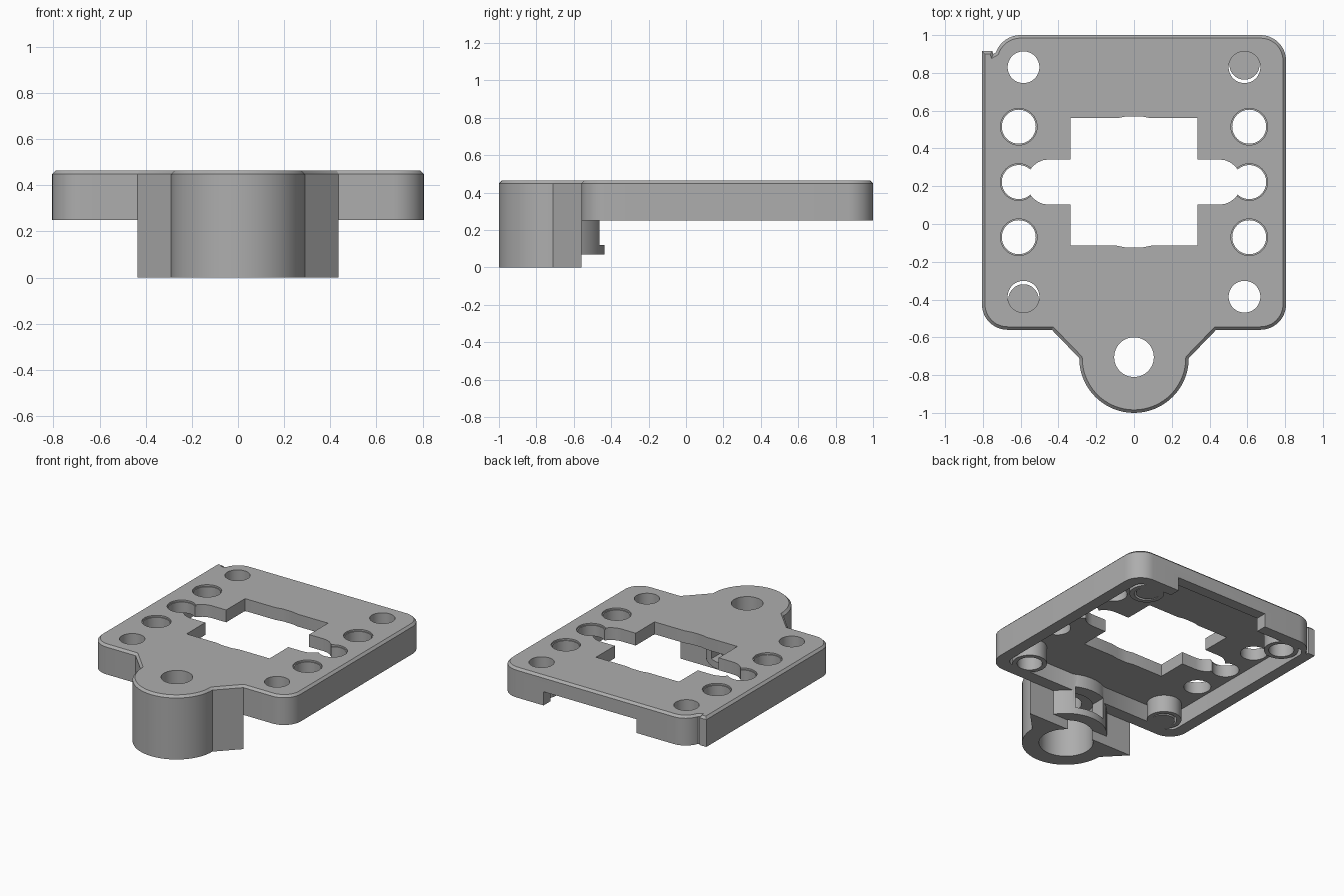
import bpy, bmesh
from math import cos, sin, radians

old = bpy.data.objects.get("Cube")
if old:
    bpy.data.objects.remove(old, do_unlink=True)

grey = bpy.data.materials.new("plain_grey")
grey.use_nodes = True
colour = (0.42, 0.42, 0.42, 1)
grey.diffuse_color = colour
grey.node_tree.nodes["Principled BSDF"].inputs["Base Color"].default_value = colour


def arc(cx, cy, r, a0, a1, n=12):
    angles = [radians(a0 + (a1 - a0) * i / n) for i in range(n + 1)]
    return [(cx + r * cos(a), cy + r * sin(a)) for a in angles]


def rounded(x, y0, y1, r):
    return (arc(x - r, y0 + r, r, -90, 0) + arc(x - r, y1 - r, r, 0, 90)
            + arc(r - x, y1 - r, r, 90, 180) + arc(r - x, y0 + r, r, 180, 270))


def prism(name, outline, z0, z1, chamfer=0):
    """Extrude an outline upward, optionally chamfering the top edge."""
    bm = bmesh.new()
    base = bm.faces.new([bm.verts.new((x, y, z0)) for x, y in outline])
    ext = bmesh.ops.extrude_face_region(bm, geom=[base])["geom"]
    top = [v for v in ext if isinstance(v, bmesh.types.BMVert)]
    bmesh.ops.translate(bm, vec=(0, 0, z1 - z0), verts=top)
    bmesh.ops.recalc_face_normals(bm, faces=bm.faces)
    if chamfer:
        rim = [e for e in bm.edges if all(v in top for v in e.verts)]
        bmesh.ops.bevel(bm, geom=rim, offset=chamfer, segments=1, affect='EDGES')
    mesh = bpy.data.meshes.new(name)
    bm.to_mesh(mesh)
    bm.free()
    obj = bpy.data.objects.new(name, mesh)
    bpy.context.collection.objects.link(obj)
    mesh.materials.append(grey)
    return obj


def disc(x, y, r, n=48):
    return arc(x, y, r, 0, 360, n)[:-1]


def box(x0, x1, y0, y1):
    return [(x0, y0), (x1, y0), (x1, y1), (x0, y1)]


def combine(tool, operation):
    """Apply one boolean to the body and discard the tool."""
    bpy.ops.object.select_all(action='DESELECT')
    body.select_set(True)
    bpy.context.view_layer.objects.active = body
    mod = body.modifiers.new("join", 'BOOLEAN')
    mod.operation, mod.solver, mod.object = operation, 'EXACT', tool
    bpy.ops.object.modifier_apply(modifier=mod.name)
    bpy.data.objects.remove(tool, do_unlink=True)


def cut(outline, z0, z1):
    combine(prism("cutter", outline, z0, z1), 'DIFFERENCE')


def add(outline, z0, z1):
    combine(prism("addition", outline, z0, z1), 'UNION')


TOP, BOTTOM, CEILING = 0.465, 0.25, 0.375
X, BACK, FRONT, R = 0.805, 1.0, -0.56, 0.135

# Plate outline with front mounting lobe and a small tab on one back corner
outline = [(-0.435, FRONT), (-0.29, -0.71)]
outline += arc(0, -0.71, 0.29, 180, 360, 36)[1:]
outline += [(0.435, FRONT)]
outline += arc(X - R, FRONT + R, R, -90, 0) + arc(X - R, BACK - R, R, 0, 90)
outline += arc(-0.6, 0.86, 0.14, 90, 160) + [(-0.745, 0.9), (-0.75, 0.915), (-X, 0.915)]
outline += arc(R - X, FRONT + R, R, 180, 270)
body = prism("mounting_plate", outline, 0, TOP, 0.016)

# Leave only the lobe below the plate, then hollow the underside
cut(box(-1, 1, FRONT, 1.2), -0.1, BOTTOM)
cut(rounded(0.72, -0.47, 0.92, 0.06), 0.1, CEILING)

# Cable notch through the back wall
cut(box(-0.3, 0.45, 0.85, 1.1), 0.1, 0.35)

# Round boss behind the lobe and bosses under the corner holes
add(disc(0, -0.71, 0.275), 0.07, CEILING + 0.02)
corners = [(x, y) for x in (-0.585, 0.585) for y in (-0.385, 0.83)]
for x, y in corners:
    add(disc(x, y, 0.115), BOTTOM, CEILING + 0.02)

# Stepped lobe bore and the slot in its back
cut(disc(0, -0.705, 0.18), -0.1, 0.3)
cut(disc(0, -0.705, 0.105), 0.2, 0.6)
cut(box(-0.12, 0.12, -0.7, -0.3), 0.12, BOTTOM + 0.03)

# Central opening with shallow bumps front and back
half = [(0.335, -0.115), (0.335, 0.56), (0.09, 0.56), (0.04, 0.57)]
opening = [(0.04, -0.125), (0.09, -0.115)] + half
opening += [(-x, y) for x, y in reversed(half)] + [(-0.09, -0.115), (-0.04, -0.125)]
cut(opening, 0.1, 0.6)

# Cross slot with round ends
cut(arc(0.45, 0.222, 0.12, -90, 90) + arc(-0.45, 0.222, 0.12, 90, 270), 0.1, 0.6)

# Side holes with a slight countersink, and plain corner holes
for x in (-0.61, 0.61):
    for y in (-0.07, 0.222, 0.515):
        cut(disc(x, y, 0.09), 0.1, 0.6)
        cut(disc(x, y, 0.097), TOP - 0.012, 0.6)
for x, y in corners:
    cut(disc(x, y, 0.084), 0.1, 0.6)

# Offset plugs in two opposite corner holes
for x, y, shift in ((0.585, 0.83, 0.014), (-0.585, -0.385, -0.014)):
    add(disc(x, y + shift, 0.08), BOTTOM, BOTTOM + 0.04)

body.select_set(True)
bpy.context.view_layer.objects.active = body
bpy.ops.object.shade_smooth_by_angle(angle=radians(30))
